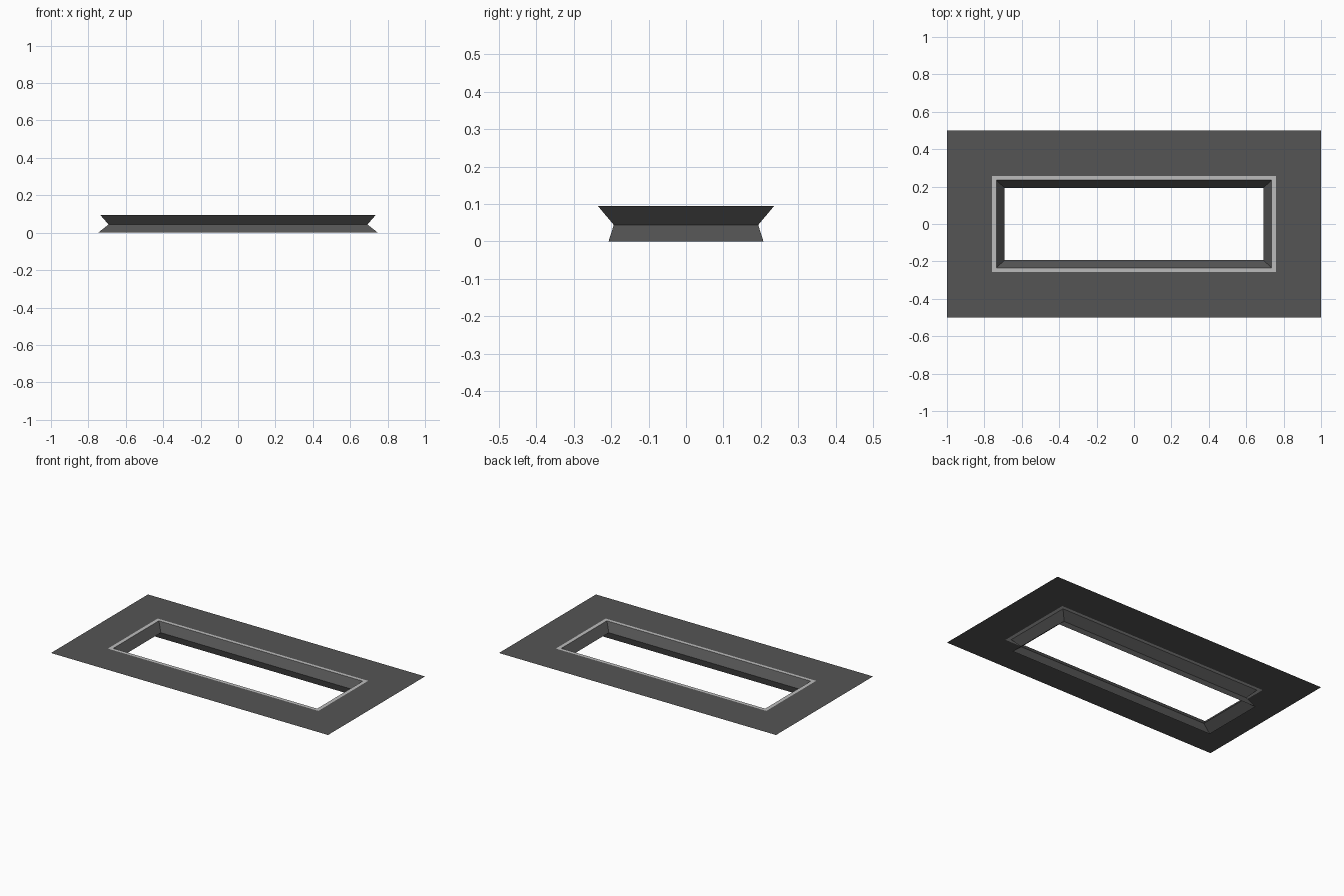
import bpy, bmesh

if "Cube" in bpy.data.objects:
    bpy.data.objects.remove(bpy.data.objects["Cube"])


def material(name, grey):
    mat = bpy.data.materials.new(name)
    mat.diffuse_color = (grey, grey, grey, 1)
    mat.use_nodes = True
    mat.node_tree.nodes["Principled BSDF"].inputs["Base Color"].default_value = mat.diffuse_color
    return mat


def loft(name, sections, mat):
    """Join successive rectangles (half width, half depth, height) with flat bands."""
    bm = bmesh.new()
    loops = [[bm.verts.new((sx * w, sy * d, z))
              for sx, sy in ((-1, -1), (1, -1), (1, 1), (-1, 1))]
             for w, d, z in sections]
    for a, b in zip(loops, loops[1:]):
        for i in range(4):
            j = (i + 1) % 4
            bm.faces.new((a[i], a[j], b[j], b[i]))
    mesh = bpy.data.meshes.new(name)
    bm.to_mesh(mesh)
    bm.free()
    obj = bpy.data.objects.new(name, mesh)
    bpy.context.collection.objects.link(obj)
    mesh.materials.append(mat)
    return obj


dark = material("dark_grey", 0.09)
light = material("light_grey", 0.5)

TOP, PINCH = 0.094, 0.044
outer_edge = (1.0, 0.5, TOP)
trim_outer = (0.76, 0.257, TOP)
trim_inner = (0.736, 0.235, TOP)
waist = (0.692, 0.193, PINCH)
foot = (0.748, 0.207, 0.0)

# Thin flat surround with the rectangular opening
loft("surround_plate", [outer_edge, trim_outer], dark)

# Pale line around the opening
loft("trim_ring", [trim_outer, trim_inner], light)

# Walls sloping in to a waist, then flaring out to the open bottom
loft("opening_walls", [trim_inner, waist, foot], dark)
